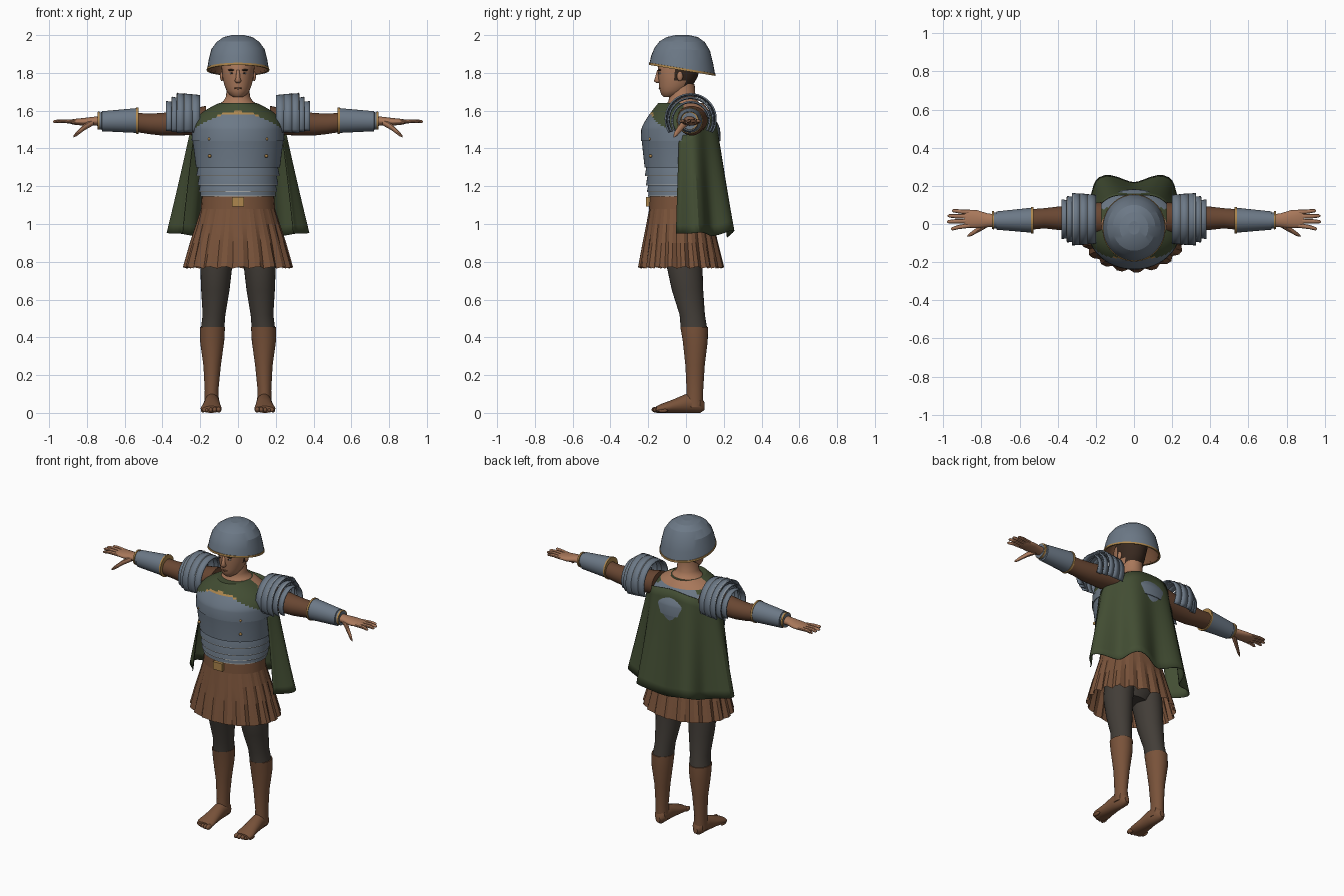
import bpy
import bmesh
import math
from mathutils import Matrix, Vector

default_cube = bpy.data.objects.get("Cube")
if default_cube:
    bpy.data.objects.remove(default_cube)


def material(name, red, green, blue):
    mat = bpy.data.materials.new(name)
    mat.use_nodes = True
    colour = (red, green, blue, 1)
    mat.diffuse_color = colour
    mat.node_tree.nodes["Principled BSDF"].inputs["Base Color"].default_value = colour
    return mat


steel = material("steel", .15, .19, .24)
leather = material("brown leather", .19, .085, .042)
sleeve_brown = material("sleeve brown", .14, .062, .032)
green = material("cape green", .055, .075, .033)
charcoal = material("charcoal cloth", .055, .047, .039)
skin = material("skin", .40, .19, .105)
gold = material("gold trim", .42, .24, .075)
hair = material("dark hair", .04, .022, .014)
pale = material("pale metal", .38, .39, .38)


def finish(name, bm, mats, rule=None, mirror=False, thickness=0, angle=35):
    """Turn a bmesh into an object, colouring faces by rule(center)."""
    bmesh.ops.recalc_face_normals(bm, faces=bm.faces)
    for face in bm.faces:
        face.smooth = True
        if rule:
            face.material_index = rule(face.calc_center_median())
    mesh = bpy.data.meshes.new(name)
    bm.to_mesh(mesh)
    bm.free()
    mesh.set_sharp_from_angle(angle=math.radians(angle))
    for mat in mats:
        mesh.materials.append(mat)
    obj = bpy.data.objects.new(name, mesh)
    bpy.context.scene.collection.objects.link(obj)
    if thickness:
        solid = obj.modifiers.new("thickness", 'SOLIDIFY')
        solid.thickness = thickness
    if mirror:
        obj.modifiers.new("mirror", 'MIRROR')
    return obj


def skin_rows(name, rows, mats, closed=True, caps=True, **options):
    """Bridge rows of points with quads."""
    bm = bmesh.new()
    verts = [[bm.verts.new(p) for p in row] for row in rows]
    count = len(rows[0])
    for low, high in zip(verts, verts[1:]):
        for i in range(count if closed else count - 1):
            j = (i + 1) % count
            bm.faces.new((low[i], low[j], high[j], high[i]))
    if closed and caps:
        bm.faces.new(verts[0])
        bm.faces.new(verts[-1])
    return finish(name, bm, mats, **options)


def loft(name, rings, mats, axis='z', sides=28, arc=None, **options):
    """Elliptical rings: position on axis, two centres, two radii, optional tilt."""
    start, end = arc or (0, 360)
    steps = sides if arc is None else sides + 1
    rows = []
    for t, c1, c2, r1, r2, *tilt in rings:
        row = []
        for i in range(steps):
            a = math.radians(start + (end - start) * i / sides)
            u, v = c1 + r1 * math.cos(a), c2 + r2 * math.sin(a)
            if axis == 'z':
                drop = tilt[0] * (v - c2) if tilt else 0
                row.append((u, v, t - drop))
            else:
                row.append((t, u, v) if axis == 'x' else (u, t, v))
        rows.append(row)
    return skin_rows(name, rows, mats, closed=arc is None, **options)


def ellipsoid(name, center, radii, mat, mirror=True):
    bm = bmesh.new()
    place = Matrix.Translation(center) @ Matrix.Diagonal((*radii, 1))
    bmesh.ops.create_uvsphere(bm, u_segments=12, v_segments=8, radius=1, matrix=place)
    return finish(name, bm, [mat], mirror=mirror, angle=80)


def box(name, center, size, mat):
    bm = bmesh.new()
    place = Matrix.Translation(center) @ Matrix.Diagonal((*size, 1))
    bmesh.ops.create_cube(bm, size=1, matrix=place)
    return finish(name, bm, [mat])


# Banded cuirass with the green collar cloth on top
bands = [(1.145, 1.17, .2, .198), (1.17, 1.205, .207, .2), (1.205, 1.255, .213, .205),
         (1.255, 1.3, .22, .212), (1.3, 1.44, .223, .24), (1.44, 1.5, .245, .243)]
torso = []
for bottom, top, wide, narrow in bands:
    for z, r in ((bottom, wide), (bottom + .005, wide), (top, narrow)):
        torso.append((z, 0, -.028, r, r * .86))
for i in range(1, 15):
    t = i / 14
    torso.append((1.5 + .14 * t, 0, -.028, .243 - .143 * t ** 2.2, .209 - .09 * t ** 1.3))


def torso_colour(p):
    edge = 1.585 - .06 * (p.x / .2) ** 2
    if p.z < 1.26:
        return 3 if any(.001 < p.z - band[0] < .004 for band in bands) else 0
    if p.z > 1.6 and p.y > -.02:
        return 4
    if p.z < edge or p.y > .08:
        return 0
    return 2 if p.z < edge + .011 and abs(p.x) < .1 else 1


loft("cuirass", torso, [steel, green, gold, pale, skin], sides=56, rule=torso_colour, angle=20)
for i, z in enumerate((1.36, 1.45, 1.53)):
    ellipsoid(f"chest_rivet_{i + 1}", (.15, -.188 + .012 * i * (i - 1), z), (.009, .009, .009), gold)

# Belt, buckle and pleated skirt
loft("belt", [(1.08, 0, -.035, .197, .162), (1.15, 0, -.035, .191, .158)], [leather])
box("belt_buckle", (0, -.2, 1.117), (.066, .026, .05), gold)
skirt = []
for z, rx, ry, cy, depth in ((1.1, .19, .156, -.035, 0), (1.0, .222, .178, -.032, .03),
                             (.9, .255, .2, -.03, .05), (.77, .292, .228, -.026, .07)):
    row = []
    for i in range(60):
        a = math.tau * i / 60
        k = 1 - depth * (i % 3 == 2)
        wave = .006 * math.sin(i * 2.1) * (depth > .06)
        row.append((rx * k * math.cos(a), cy + ry * k * math.sin(a), z + wave))
    skirt.append(row)
skin_rows("pleated_skirt", skirt, [leather], caps=False, angle=12)

# Cape wrapped round the back, with folds growing towards the hem
cape = []
for k in range(13):
    v = k / 12
    row = []
    for i in range(45):
        a = math.radians(-14 + 208 * i / 44)
        back = max(0, math.sin(a))
        fold = math.cos(7 * (a - math.pi / 2) + math.pi)
        s = 1 + (.03 + .09 * v) * fold
        top = 1.47 + .13 * back
        hem = .95 + .02 * fold * back
        row.append((s * (.25 + .095 * v) * math.cos(a),
                    s * (.158 + .092 * v) * math.sin(a), top + (hem - top) * v))
    cape.append(row)
skin_rows("cape", cape, [green], closed=False, thickness=.004, angle=25)

# Legs, boots and feet
loft("pelvis", [(.8, 0, -.01, .1, .07), (.88, 0, -.01, .175, .11), (1.1, 0, -.03, .18, .14)], [charcoal])
loft("trouser_leg", [(1.0, .095, -.01, .085, .1), (.78, .115, -.008, .085, .095),
                     (.65, .12, .008, .075, .083), (.52, .127, .033, .06, .067),
                     (.44, .135, .043, .062, .07)], [charcoal], mirror=True)
loft("boot_shaft", [(.455, .135, .043, .066, .073), (.38, .137, .049, .064, .066),
                    (.25, .137, .048, .046, .051), (.12, .14, .047, .036, .044),
                    (.03, .139, .045, .04, .046)], [leather], mirror=True)
loft("foot", [(.098, .136, .035, .015, .02), (.075, .137, .048, .036, .048),
              (0, .138, .05, .041, .05), (-.07, .14, .035, .048, .035),
              (-.13, .142, .024, .056, .024), (-.155, .142, .018, .048, .018)],
     [leather], axis='y', mirror=True)
for i in range(5):
    ellipsoid(f"toe_{i + 1}", (.102 + .021 * i, -.155 + .004 * i * i / 2, .017 - .001 * i),
              (.014 - .001 * i, .028, .016 - .001 * i), leather)

# Arms, shoulder plates and bracers
loft("sleeve", [(.17, .03, 1.55, .085, .075), (.3, .03, 1.535, .07, .066),
                (.4, .03, 1.528, .061, .06), (.47, .03, 1.53, .053, .054),
                (.56, .022, 1.54, .054, .05)], [sleeve_brown], axis='x', mirror=True)
plates = [(.2, .246, .132), (.24, .286, .136), (.28, .324, .138), (.316, .352, .122), (.344, .38, .104)]
for i, (inner, outer, r) in enumerate(plates):
    center = 1.555 - .004 * max(0, i - 2)
    loft(f"shoulder_plate_{i + 1}", [(inner, .025, center, r - .004, r - .004),
                                    (outer, .025, center, r, r)],
         [steel], axis='x', arc=(-32, 212), thickness=.008, mirror=True)
    if i < 4:
        loft(f"shoulder_line_{i + 1}", [(outer - .006, .025, center, r + .002, r + .002),
                                       (outer - .003, .025, center, r + .002, r + .002)],
             [pale], axis='x', arc=(20, 160), mirror=True)
loft("bracer", [(.53, .02, 1.548, .066, .066), (.72, .018, 1.544, .048, .053),
                (.722, .018, 1.546, .042, .046), (.745, .018, 1.546, .04, .044)],
     [steel], axis='x', mirror=True)
for part, x, r in (("elbow", .528, .07), ("wrist", .733, .048)):
    loft(f"{part}_ring", [(x, .02, 1.547, r, r), (x + .011, .02, 1.547, r - .001, r - .001)],
         [gold], axis='x', mirror=True)

# Hands
loft("palm", [(.72, .018, 1.545, .032, .028), (.77, .02, 1.545, .036, .022),
              (.82, .025, 1.541, .047, .02), (.87, .028, 1.541, .047, .015),
              (.888, .028, 1.541, .042, .01)], [skin], axis='x', mirror=True)
for i, (tip, y) in enumerate(((.955, .07), (.977, .043), (.98, .012), (.96, -.025))):
    root = .062 - .023 * i
    loft(f"finger_{i + 1}", [(.86, root, 1.541, .013, .011), (tip - .04, (root + y) / 2, 1.545, .011, .01),
                            (tip - .008, y, 1.543, .009, .008), (tip, y, 1.542, .003, .003)],
         [skin], axis='x', sides=10, mirror=True)
loft("thumb", [(.765, .005, 1.54, .02, .018), (.81, -.025, 1.515, .016, .018),
               (.855, -.053, 1.477, .011, .013), (.872, -.063, 1.463, .004, .005)],
     [skin], axis='x', sides=10, mirror=True)


# Head and face
def head_colour(p):
    return 1 if (p.y > -.06 and p.z > 1.765) or (p.y > -.01 and p.z > 1.725) else 0


loft("neck", [(1.625, 0, -.01, .115, .1), (1.65, 0, -.015, .078, .078),
              (1.675, 0, -.02, .063, .068), (1.74, 0, -.02, .06, .066)], [skin])
loft("head", [(1.672, 0, -.088, .025, .03), (1.685, 0, -.078, .045, .053), (1.705, 0, -.065, .06, .073),
              (1.73, 0, -.055, .07, .088), (1.76, 0, -.047, .079, .098), (1.78, 0, -.043, .082, .105),
              (1.81, 0, -.04, .085, .11), (1.85, 0, -.032, .09, .113), (1.9, 0, -.025, .08, .1)],
     [skin, hair], sides=36, rule=head_colour)
loft("nose", [(1.815, 0, -.145, .008, .008), (1.775, 0, -.15, .011, .014),
              (1.757, 0, -.151, .018, .019), (1.747, 0, -.147, .01, .012)], [skin], sides=12, angle=80)
ellipsoid("lips", (0, -.133, 1.719), (.023, .012, .007), leather, mirror=False)
ellipsoid("eye", (.032, -.136, 1.798), (.013, .009, .005), pale)
ellipsoid("pupil", (.032, -.142, 1.798), (.005, .005, .005), hair)
ellipsoid("eyebrow", (.034, -.138, 1.815), (.02, .01, .005), hair)
ellipsoid("ear", (.085, -.032, 1.782), (.01, .016, .026), skin)

# Helmet tilting down towards the neck, with brown lining and gold rim
helmet = [(1.82, 0, -.02, .163, .174, .165), (1.87, 0, -.02, .155, .164, .13),
          (1.925, 0, -.02, .141, .147, .05), (1.965, 0, -.02, .112, .12, .02),
          (1.99, 0, -.02, .075, .082, 0), (2.0, 0, -.02, .03, .035, 0)]
loft("helmet", helmet, [steel], sides=36, caps=False, angle=20)
loft("helmet_crown", [(1.996, 0, -.02, .03, .035), (2.0, 0, -.02, .03, .035)], [steel], sides=36)
loft("helmet_lining", [(z - .004, x, y, rx - .006, ry - .006, tilt) for z, x, y, rx, ry, tilt in helmet],
     [leather], sides=36, caps=False)
loft("helmet_rim", [(1.814, 0, -.02, .155, .166, .165), (1.813, 0, -.02, .166, .177, .165),
                    (1.825, 0, -.02, .165, .176, .165), (1.826, 0, -.02, .155, .166, .165)],
     [gold], sides=36, caps=False)
